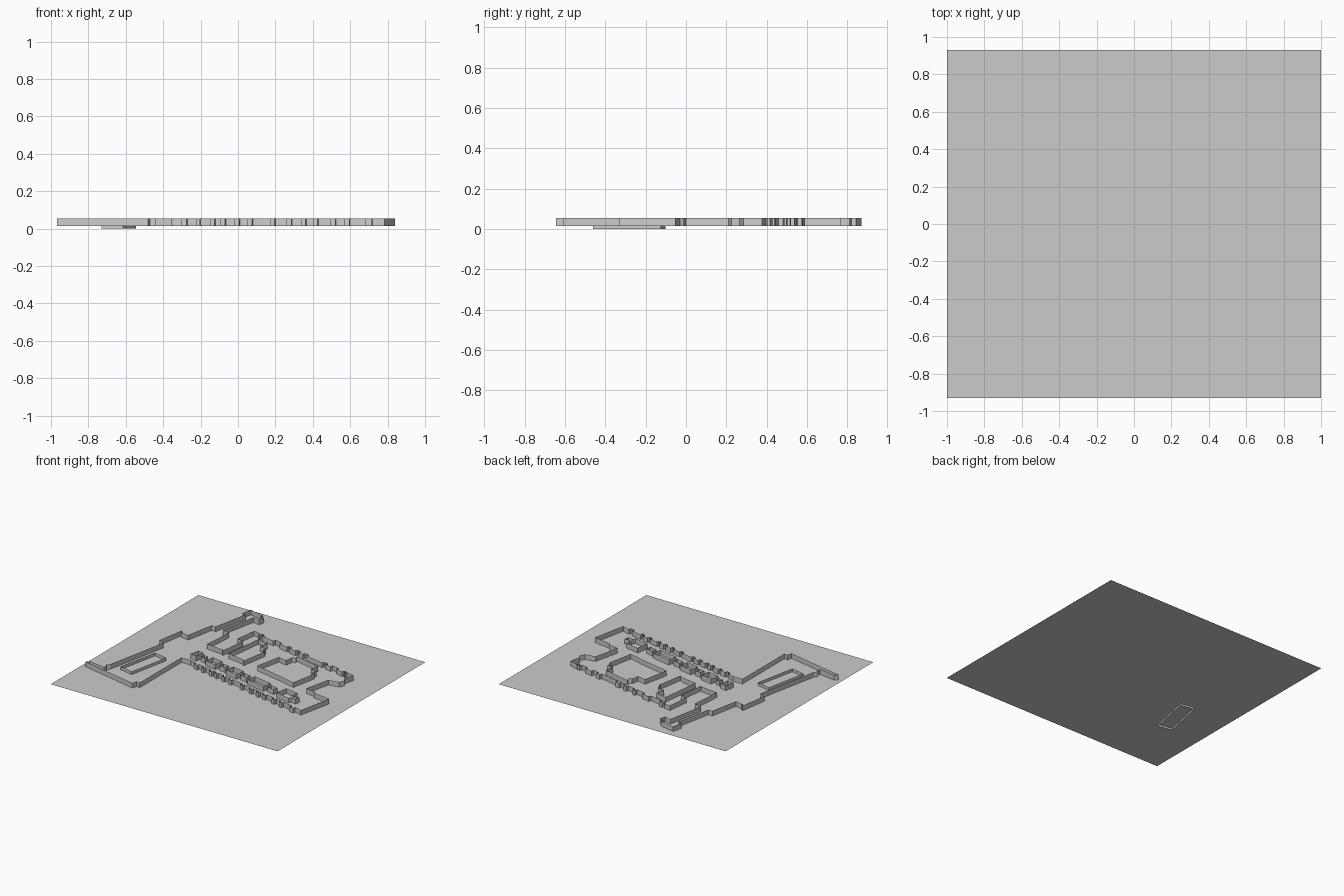
import bpy, bmesh
from mathutils import Vector, Matrix
import math

GROUND, TOP = 0.015, 0.055
TILT = math.radians(-11.6)


def wall(name, pts, z0=GROUND, z1=TOP):
    """Closed upright wall strip following a plan outline."""
    bm = bmesh.new()
    low = [bm.verts.new((x, y, z0)) for x, y in pts]
    high = [bm.verts.new((x, y, z1)) for x, y in pts]
    n = len(pts)
    for i in range(n):
        j = (i + 1) % n
        bm.faces.new((low[i], low[j], high[j], high[i]))
    me = bpy.data.meshes.new(name)
    bm.to_mesh(me)
    bm.free()
    ob = bpy.data.objects.new(name, me)
    bpy.context.collection.objects.link(ob)
    return ob


def facade(start, end, bays, depth):
    """Straight run with projecting bays, each bay an (x from, x to) pair."""
    a, b = Vector(start), Vector(end)
    d = (b - a).normalized()
    out = Vector((-d.y, d.x)) * depth
    pts = [a]
    for x0, x1 in bays:
        p = a + (b - a) * ((x0 - a.x) / (b.x - a.x))
        q = a + (b - a) * ((x1 - a.x) / (b.x - a.x))
        pts += [p, p + out, q + out, q]
    return [tuple(p) for p in pts + [b]]


def tilted_rect(cx, cy, w, h):
    r = Matrix.Rotation(TILT, 2)
    c = Vector((cx, cy))
    return [tuple(c + r @ Vector((sx * w / 2, sy * h / 2)))
            for sx, sy in ((-1, -1), (1, -1), (1, 1), (-1, 1))]


# ground sheet
bpy.ops.mesh.primitive_plane_add(size=2, location=(0, 0, GROUND))
ground = bpy.context.object
ground.name = "ground_sheet"
ground.scale.y = 0.93

# outer wall: north tower, long garden wing, palace facades
north_wing = [(-0.495, 0.87), (-0.37, 0.843), (-0.375, 0.82), (-0.34, 0.81),
              (-0.35, 0.763), (-0.407, 0.775), (-0.465, 0.475), (-0.40, 0.46),
              (-0.42, 0.212), (-0.27, 0.195), (-0.263, 0.18), (-0.235, 0.40),
              (-0.292, 0.41), (-0.27, 0.59), (-0.215, 0.58)]
north_front = facade((-0.21, 0.56), (0.68, 0.377),
                     [(-0.20, -0.175), (-0.06, 0.005), (0.08, 0.105),
                      (0.17, 0.20), (0.245, 0.28), (0.445, 0.48),
                      (0.53, 0.59), (0.65, 0.67)], 0.022)
east_end = [(0.685, 0.395), (0.755, 0.378), (0.735, 0.285), (0.755, 0.265),
            (0.735, 0.225), (0.65, 0.21), (0.602, 0.0), (0.68, -0.01),
            (0.69, -0.03), (0.84, -0.052), (0.783, -0.33)]
south_front = facade((0.74, -0.312), (-0.345, -0.09),
                     [(0.72, 0.685), (0.60, 0.575), (0.525, 0.50),
                      (0.43, 0.405), (0.365, 0.34), (0.29, 0.265),
                      (0.20, 0.175), (0.08, 0.055), (0.01, -0.015),
                      (-0.065, -0.09), (-0.12, -0.145), (-0.20, -0.22),
                      (-0.27, -0.30)], 0.022)
# facade bays project to the left of travel, so flip the southern ones outward
west_wing = [(-0.355, -0.083), (-0.44, -0.083), (-0.44, -0.61), (-0.47, -0.605),
             (-0.48, -0.645), (-0.968, -0.54), (-0.945, -0.515), (-0.805, -0.54),
             (-0.80, -0.505), (-0.815, -0.50), (-0.795, -0.475), (-0.69, 0.045),
             (-0.738, 0.068), (-0.703, 0.292), (-0.685, 0.28), (-0.69, 0.27),
             (-0.62, 0.257), (-0.575, 0.49), (-0.54, 0.49), (-0.48, 0.783),
             (-0.513, 0.79)]
wall("outer_wall", north_wing + north_front + east_end + south_front + west_wing)

# large inner yards
wall("west_yard_wall", [(-0.163, 0.49), (-0.065, 0.467), (-0.088, 0.40),
     (-0.022, 0.387), (-0.027, 0.352), (-0.003, 0.347), (-0.04, 0.128),
     (-0.065, 0.145), (-0.202, 0.168)])
wall("east_yard_wall", [(0.23, 0.41), (0.455, 0.36), (0.44, 0.29),
     (0.495, 0.282), (0.487, 0.245), (0.507, 0.24), (0.467, 0.03),
     (0.385, 0.048), (0.37, 0.055), (0.09, 0.115), (0.133, 0.325),
     (0.205, 0.31), (0.215, 0.37), (0.24, 0.385)])

# row of small light courts
courts = [(-0.387, 0.038, 0.055, 0.075), (-0.31, 0.022, 0.04, 0.033),
          (-0.212, 0.002, 0.10, 0.075), (-0.105, -0.022, 0.057, 0.04),
          (0.003, -0.045, 0.11, 0.075), (0.113, -0.068, 0.065, 0.04),
          (0.255, -0.097, 0.165, 0.075), (0.392, -0.126, 0.063, 0.04)]
for i, c in enumerate(courts):
    wall(f"light_court_{i + 1}", tilted_rect(*c))
wall("light_court_end", [(0.485, -0.082), (0.597, -0.105), (0.587, -0.15),
     (0.605, -0.16), (0.65, -0.155), (0.643, -0.195), (0.60, -0.188),
     (0.59, -0.207), (0.467, -0.18)])

# sunken court in the west wing
wall("sunken_court_wall", tilted_rect(-0.638, -0.281, 0.118, 0.343), 0.0, 0.04)
